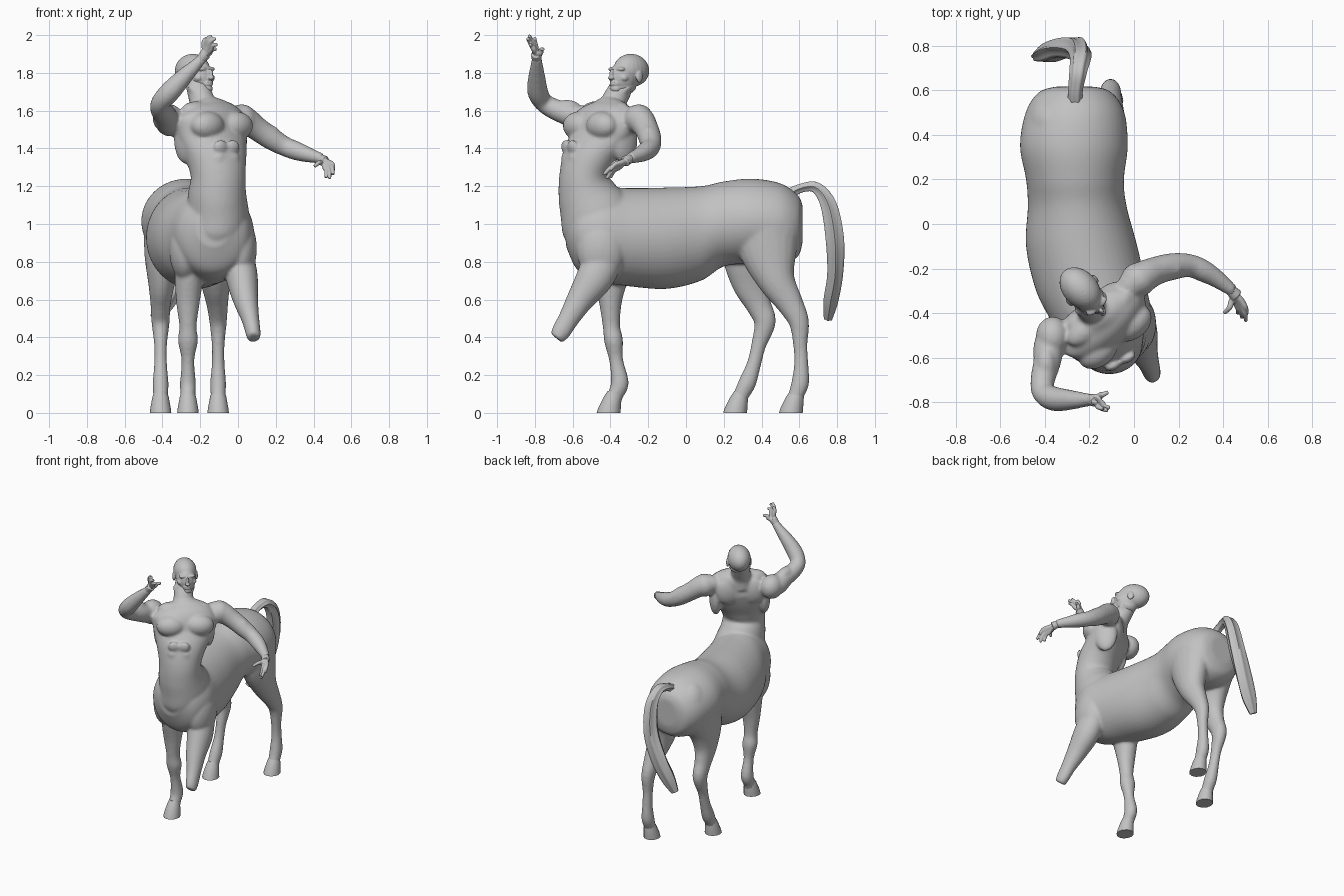
import bpy, bmesh, math
from mathutils import Vector, Matrix

grey = bpy.data.materials.new("stone_grey")
grey.diffuse_color = (0.54, 0.54, 0.54, 1)


def spline(points, steps):
    """Catmull-Rom through rows of x, y, z, half width, half depth, side angle."""
    rows = []
    for p in points:
        p = list(p)
        if len(p) == 4:
            p.append(p[3])
        rows.append(p + [0] * (6 - len(p)))
    if steps == 1:
        return rows
    out = []
    for i in range(len(rows) - 1):
        a, b, c, d = rows[max(i - 1, 0)], rows[i], rows[i + 1], rows[min(i + 2, len(rows) - 1)]
        for k in range(steps):
            t = k / steps
            out.append([0.5 * (2 * q + (r - p) * t + (2 * p - 5 * q + 4 * r - s) * t * t
                               + (3 * q - p - 3 * r + s) * t ** 3)
                        for p, q, r, s in zip(a, b, c, d)])
    return out + [rows[-1]]


def tube(bm, points, n=20, steps=4, turn=0, axis=None, ridge=0):
    """Loft of elliptical rings along a path."""
    rows = spline(points, steps)
    rings = []
    for i, (x, y, z, a, b, ang) in enumerate(rows):
        t = axis or (Vector(rows[min(i + 1, len(rows) - 1)][:3])
                     - Vector(rows[max(i - 1, 0)][:3])).normalized()
        ang = math.radians(ang + turn)
        side = Vector((math.cos(ang), math.sin(ang), 0))
        side = (side - t * side.dot(t)).normalized()
        up = t.cross(side)
        ring = []
        for k in range(n):
            w = 2 * math.pi * k / n
            r = 1 + ridge * math.cos(6 * w)
            ring.append(bm.verts.new(Vector((x, y, z)) + side * (a * r * math.cos(w))
                                     + up * (b * r * math.sin(w))))
        rings.append(ring)
    for r0, r1 in zip(rings, rings[1:]):
        for k in range(n):
            bm.faces.new((r0[k], r0[(k + 1) % n], r1[(k + 1) % n], r1[k]))
    bm.faces.new(rings[0][::-1])
    bm.faces.new(rings[-1])


def blob(bm, frame, loc, radii):
    m = frame @ Matrix.Translation(loc) @ Matrix.Diagonal((*radii, 1))
    bmesh.ops.create_uvsphere(bm, u_segments=24, v_segments=16, radius=1, matrix=m)


def pair(bm, frame, loc, radii):
    for s in (-1, 1):
        blob(bm, frame, (s * loc[0], loc[1], loc[2]), radii)


def frame(x, y, z, yaw, pitch=0):
    return (Matrix.Translation((x, y, z)) @ Matrix.Rotation(math.radians(yaw), 4, 'Z')
            @ Matrix.Rotation(math.radians(pitch), 4, 'X'))


def finish(name, bm, voxel=0, smooth=2, angle=40):
    """Make the object; with a voxel size the overlapping forms are fused."""
    bmesh.ops.recalc_face_normals(bm, faces=bm.faces)
    me = bpy.data.meshes.new(name)
    bm.to_mesh(me)
    bm.free()
    me.materials.append(grey)
    ob = bpy.data.objects.new(name, me)
    bpy.context.collection.objects.link(ob)
    me.shade_smooth()
    if voxel:
        r = ob.modifiers.new("fuse", 'REMESH')
        r.mode, r.voxel_size, r.use_smooth_shade = 'VOXEL', voxel, True
        s = ob.modifiers.new("soften", 'SMOOTH')
        s.factor, s.iterations = 0.5, smooth
    else:
        me.set_sharp_from_angle(angle=math.radians(angle))
    return ob


world = Matrix.Identity(4)
body = bmesh.new()

# horse barrel, rump to chest
tube(body, [(-.265, .617, 1.0, .09, .10), (-.265, .59, .99, .165, .165), (-.265, .5, 1.0, .222, .215),
            (-.27, .35, 1.015, .242, .225), (-.265, .2, 1.0, .22, .225), (-.255, .08, .95, .222, .25),
            (-.235, -.1, .925, .25, .268), (-.19, -.3, .93, .25, .26), (-.14, -.45, .945, .225, .25),
            (-.13, -.57, .95, .18, .2), (-.13, -.635, .98, .09, .1)],
     n=48, steps=7, axis=Vector((0, -1, 0)))
# buttocks and horse shoulders
blob(body, world, (-.36, .45, 1.0), (.13, .15, .2))
blob(body, world, (-.17, .46, .98), (.13, .155, .2))
blob(body, world, (.015, -.45, .87), (.085, .13, .17))
blob(body, world, (-.28, -.43, .87), (.085, .13, .17))

# human torso, twisting towards its left
tube(body, [(-.13, -.42, .80, .15, .15, 0), (-.11, -.46, 1.0, .17, .2, 0), (-.11, -.52, 1.15, .155, .16, 5),
            (-.105, -.54, 1.25, .146, .13, 15), (-.115, -.515, 1.35, .168, .13, 28),
            (-.135, -.465, 1.45, .205, .122, 36), (-.143, -.435, 1.54, .222, .12, 39),
            (-.165, -.41, 1.605, .165, .09, 39), (-.18, -.40, 1.65, .07, .06, 39)], n=40, steps=6)
chest = frame(-.14, -.44, 1.53, 39)
pair(body, chest, (.098, -.086, -.01), (.1, .072, .075))     # pectorals
pair(body, chest, (.165, .015, -.08), (.045, .08, .13))      # side back muscles
pair(body, chest, (.085, .078, -.01), (.09, .045, .1))       # shoulder blades
pair(body, chest, (.08, .02, .075), (.1, .055, .045))        # trapezius
belly = frame(-.115, -.515, 1.35, 28)
for dz, dy in ((.06, -.118), (-.005, -.118), (-.07, -.125)):
    pair(body, belly, (.036, dy, dz), (.04, .02, .036))      # abdominals

# neck with its two front cords
tube(body, [(-.175, -.41, 1.56, .085), (-.185, -.39, 1.63, .07), (-.205, -.355, 1.70, .064), (-.225, -.32, 1.77, .06)])
for end in ((-.255, -.385, 1.73), (-.165, -.30, 1.73)):
    tube(body, [(-.135, -.465, 1.595, .016), (*end, .02)], n=10)

# arms
tube(body, [(-.31, -.47, 1.55, .05), (-.375, -.53, 1.55, .07), (-.39, -.62, 1.58, .062), (-.41, -.70, 1.61, .055),
            (-.408, -.755, 1.645, .051), (-.36, -.785, 1.70, .055), (-.29, -.79, 1.775, .046),
            (-.21, -.79, 1.855, .03), (-.19, -.79, 1.88, .028)])
blob(body, world, (-.365, -.505, 1.55), (.076, .09, .085))
blob(body, world, (-.395, -.63, 1.62), (.042, .07, .037))
tube(body, [(-.05, -.31, 1.56, .05), (.02, -.25, 1.56, .072), (.10, -.21, 1.505, .064), (.18, -.19, 1.45, .06),
            (.25, -.187, 1.41, .052), (.31, -.21, 1.387, .05), (.37, -.245, 1.367, .041),
            (.43, -.29, 1.35, .03), (.445, -.30, 1.345, .028)], turn=90)
blob(body, world, (.02, -.25, 1.555), (.08, .077, .079))
blob(body, world, (.15, -.20, 1.485), (.07, .042, .042))

# legs
tube(body, [(-.25, -.40, .85, .09, .12), (-.26, -.40, .7, .075, .09), (-.265, -.40, .58, .062, .06),
            (-.265, -.395, .46, .046, .046), (-.265, -.383, .38, .053, .05), (-.265, -.37, .28, .034, .037),
            (-.265, -.35, .16, .042, .047), (-.265, -.372, .1, .04, .042), (-.265, -.39, .05, .042, .042)])
tube(body, [(0, -.42, .85, .08, .1), (.02, -.48, .72, .085, .1), (.04, -.56, .60, .067, .073),
            (.065, -.62, .50, .048, .056), (.08, -.665, .425, .04, .05), (.083, -.687, .396, .034, .037)])
tube(body, [(-.38, .38, .98, .12, .2), (-.395, .34, .82, .1, .15), (-.405, .345, .68, .07, .1),
            (-.41, .385, .57, .053, .068), (-.41, .418, .48, .048, .058), (-.41, .385, .36, .034, .04),
            (-.41, .36, .26, .034, .038), (-.41, .325, .16, .042, .047), (-.41, .295, .1, .04, .042),
            (-.41, .275, .05, .042, .042)])
tube(body, [(-.15, .42, 1.0, .12, .18), (-.135, .44, .84, .1, .15), (-.12, .48, .7, .08, .1),
            (-.11, .55, .58, .058, .071), (-.105, .598, .48, .046, .054), (-.105, .605, .36, .034, .038),
            (-.105, .61, .26, .034, .038), (-.105, .605, .16, .042, .047), (-.105, .585, .1, .04, .042),
            (-.105, .57, .05, .042, .042)])
finish("centaur_body", body, voxel=0.009, smooth=8)

# hooves
for name, x, y in (("front_hoof", -.265, -.41), ("right_hind_hoof", -.41, .26), ("left_hind_hoof", -.105, .555)):
    bm = bmesh.new()
    tube(bm, [(x, y, 0, .057, .063), (x, y + .005, .025, .054, .06), (x, y + .022, .085, .043, .047),
              (x, y + .03, .115, .033, .035)], n=12, steps=1, axis=Vector((0, 0, 1)))
    finish(name, bm)

# head
bm = bmesh.new()
head = frame(-.225, -.307, 1.79, 43, -4)
blob(bm, head, (0, .022, .025), (.079, .108, .087))          # skull
blob(bm, head, (0, -.03, -.015), (.068, .08, .09))           # face
blob(bm, head, (0, -.025, -.06), (.06, .07, .045))           # jaw
blob(bm, head, (0, -.083, -.08), (.032, .03, .025))          # chin
blob(bm, head, (0, -.115, -.006), (.01, .018, .03))          # nose
blob(bm, head, (0, -.12, -.025), (.017, .018, .011))
pair(bm, head, (.028, -.085, .024), (.03, .02, .012))        # brows
pair(bm, head, (.027, -.088, .002), (.014, .013, .008))      # eyes
pair(bm, head, (.045, -.066, -.022), (.022, .026, .02))      # cheekbones
blob(bm, head, (0, -.09, -.052), (.032, .024, .024))         # mouth
for z in (-.046, -.059):
    blob(bm, head, (0, -.108, z), (.022, .011, .006))        # lips
pair(bm, head, (.078, .012, -.01), (.01, .022, .032))        # ears
finish("head", bm, voxel=0.004, smooth=6)


def hand(name, wrist, palm, roots, tips, bend):
    """Palm plus five jointed fingers; the last root and tip are the thumb."""
    bm = bmesh.new()
    tube(bm, [(*wrist, .023), (*palm, .03)], n=14)
    for r, t in zip(roots, tips):
        r, t = Vector(r), Vector(t)
        mid = (r + t) / 2 + Vector(bend)
        tube(bm, [(*palm, .016), (*r, .015), (*mid, .0125), (*t, .009)], n=10, turn=20)
    finish(name, bm, voxel=0.004, smooth=3)


# hands
hand("right_hand", (-.21, -.79, 1.855), (-.172, -.792, 1.90),
     [(-.145, -.805, 1.925), (-.155, -.81, 1.935), (-.165, -.805, 1.94), (-.178, -.795, 1.935), (-.15, -.77, 1.905)],
     [(-.108, -.825, 1.95), (-.118, -.838, 1.982), (-.14, -.83, 1.998), (-.165, -.80, 1.985), (-.115, -.755, 1.925)],
     (-.008, -.004, .008))
hand("left_hand", (.425, -.287, 1.352), (.46, -.322, 1.332),
     [(.482, -.345, 1.325), (.48, -.355, 1.315), (.47, -.358, 1.305), (.46, -.355, 1.30), (.44, -.345, 1.325)],
     [(.507, -.40, 1.285), (.503, -.435, 1.262), (.485, -.42, 1.24), (.465, -.40, 1.245), (.405, -.40, 1.305)],
     (.006, -.004, .01))

# tail, arching back and hanging towards the right hind leg
bm = bmesh.new()
tube(bm, [(-.265, .55, 1.16, .03), (-.262, .61, 1.19, .03, .024), (-.25, .69, 1.192, .036, .03),
          (-.24, .755, 1.10, .044, .044), (-.26, .788, .92, .05, .05), (-.32, .79, .74, .06, .043),
          (-.385, .768, .60, .054, .04), (-.435, .752, .50, .028, .022)], n=24, steps=5, ridge=.12)
finish("tail", bm, angle=60)
